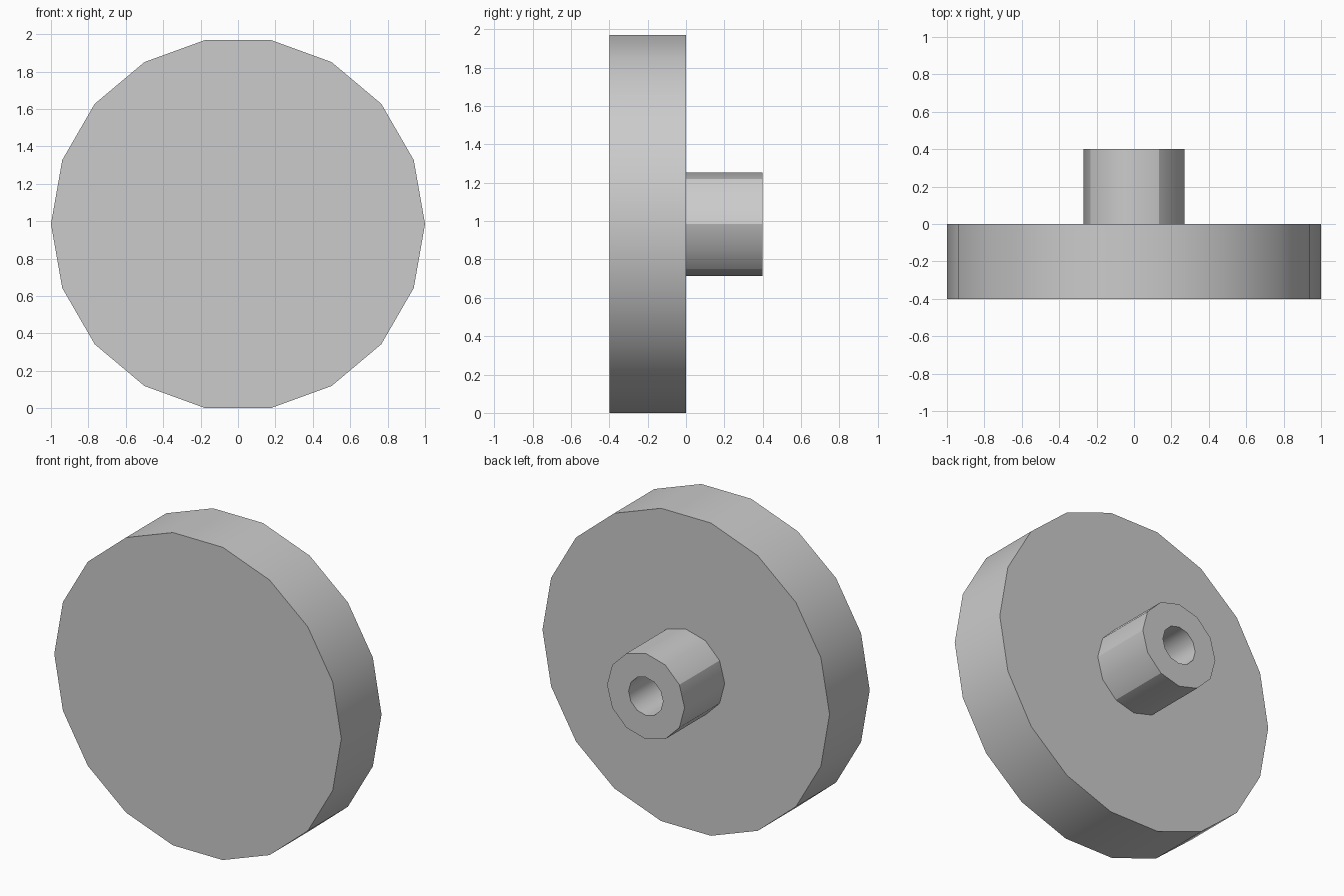
import bpy
import bmesh
from math import cos, sin, pi, radians

cube = bpy.data.objects.get("Cube")
if cube:
    bpy.data.objects.remove(cube, do_unlink=True)

grey = bpy.data.materials.new("plain grey")
grey.use_nodes = True
grey.diffuse_color = (0.6, 0.6, 0.6, 1)
grey.node_tree.nodes["Principled BSDF"].inputs["Base Color"].default_value = (0.6, 0.6, 0.6, 1)

CENTRE_Z = cos(pi / 18)  # flat side of the disc rests on the ground


def lathe(name, sides, profile, creases=()):
    """Sweep (radius, y) points round the y axis; radius 0 closes with a cap."""
    bm = bmesh.new()
    rings = []
    for radius, y in profile:
        rings.append([bm.verts.new((radius * cos(2 * pi * i / sides), y,
                                    radius * sin(2 * pi * i / sides)))
                      for i in range(sides)])
    for a, b in zip(rings, rings[1:]):
        for i in range(sides):
            j = (i + 1) % sides
            bm.faces.new((a[i], a[j], b[j], b[i]))
    bm.faces.new(rings[0])
    bm.faces.new(rings[-1])
    bmesh.ops.recalc_face_normals(bm, faces=bm.faces)

    # smooth walls, sharp rims
    for face in bm.faces:
        face.smooth = True
    for edge in bm.edges:
        edge.smooth = edge.calc_face_angle() < radians(40)
    # lengthwise creases on the outer wall
    for i in creases:
        bm.edges.get((rings[0][i], rings[1][i])).smooth = False

    mesh = bpy.data.meshes.new(name)
    bm.to_mesh(mesh)
    bm.free()
    mesh.materials.append(grey)
    obj = bpy.data.objects.new(name, mesh)
    obj.location.z = CENTRE_Z
    bpy.context.collection.objects.link(obj)
    return obj


# Broad round face plate
lathe("disc", 18, [(1, -0.4), (1, 0)])

# Hub on the back with a blind bore
lathe("hub", 12, [(0.27, 0), (0.27, 0.4), (0.12, 0.4), (0.12, 0.001)],
      creases=(0, 2, 5, 8, 10))
